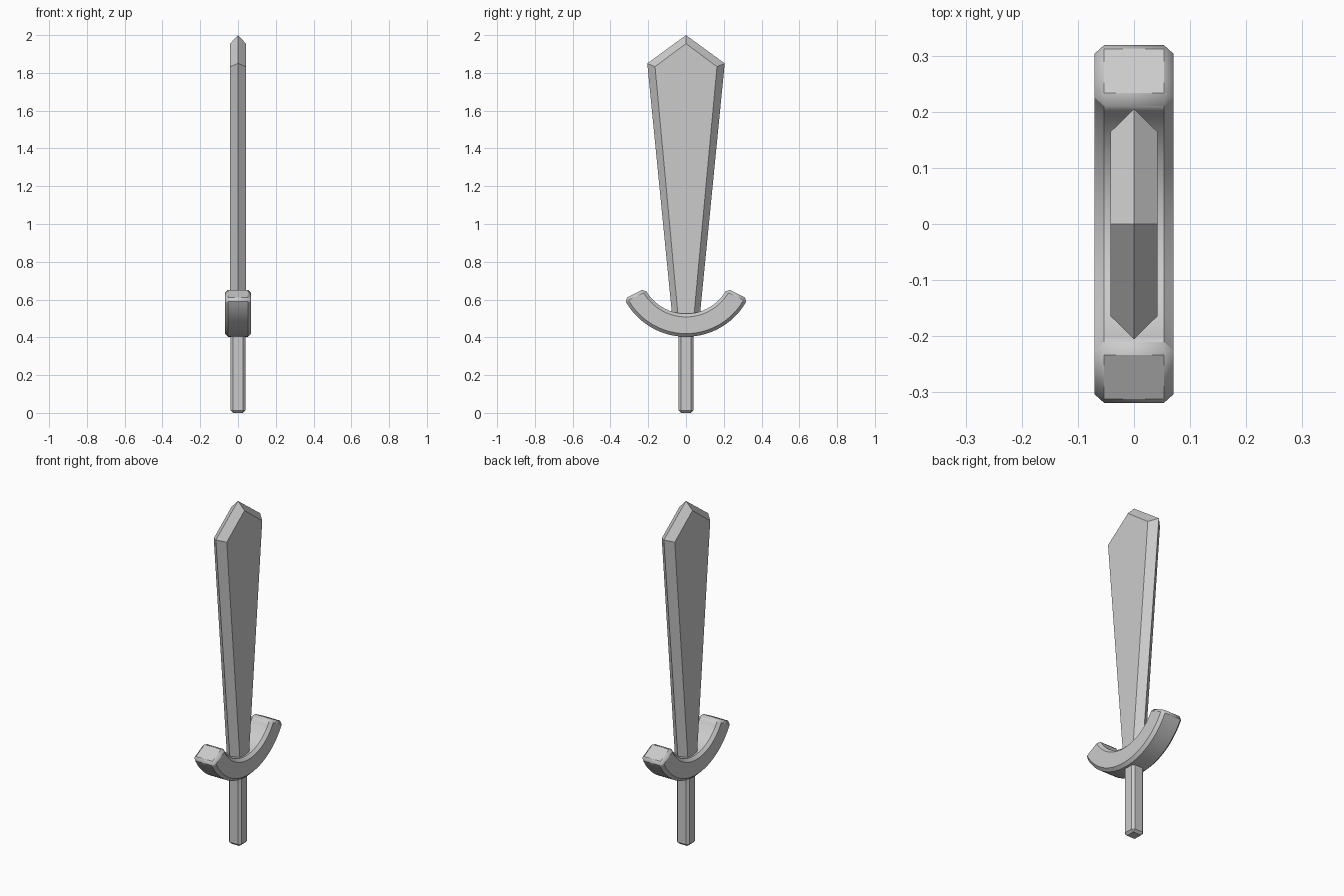
import bpy, math

if "Cube" in bpy.data.objects:
    bpy.data.objects.remove(bpy.data.objects["Cube"])


def make(name, loops, bevel=0.0):
    """Bridge equal-sized loops of points and cap both ends."""
    n = len(loops[0])
    verts = [p for loop in loops for p in loop]
    faces = [list(range(n))[::-1], list(range(len(verts) - n, len(verts)))]
    for k in range(len(loops) - 1):
        for i in range(n):
            j = (i + 1) % n
            faces.append((k * n + i, k * n + j, (k + 1) * n + j, (k + 1) * n + i))
    mesh = bpy.data.meshes.new(name)
    mesh.from_pydata(verts, [], faces)
    ob = bpy.data.objects.new(name, mesh)
    bpy.context.collection.objects.link(ob)
    bpy.context.view_layer.objects.active = ob
    ob.select_set(True)
    bpy.ops.object.mode_set(mode='EDIT')
    bpy.ops.mesh.select_all(action='SELECT')
    bpy.ops.mesh.normals_make_consistent(inside=False)
    bpy.ops.object.mode_set(mode='OBJECT')
    if bevel:
        mod = ob.modifiers.new("Bevel", 'BEVEL')
        mod.width = bevel
        mod.segments = 1
        mod.limit_method = 'ANGLE'
        mod.angle_limit = math.radians(40)
    ob.select_set(False)
    return ob


def outline(x, bottom, shoulder, shoulder_z, tip_z):
    return [(x, -bottom, 0.46), (x, bottom, 0.46), (x, shoulder, shoulder_z),
            (x, 0, tip_z), (x, -shoulder, shoulder_z)]


# Blade: sharp mid outline between two smaller flat faces
make("blade", [outline(-0.042, 0.037, 0.164, 1.833, 1.955),
               outline(0, 0.068, 0.205, 1.85, 2.0),
               outline(0.042, 0.037, 0.164, 1.833, 1.955)])

# Guard: rectangular section swept along an upturned arc
loops = []
SEG = 32
for i in range(SEG + 1):
    a = math.radians(-63 + 126 * i / SEG)
    loops.append([(x, r * math.sin(a), 0.77 - r * math.cos(a))
                  for x, r in ((-0.07, 0.245), (0.07, 0.245), (0.07, 0.367), (-0.07, 0.367))])
guard = make("guard", loops, 0.02)
guard.select_set(True)
bpy.ops.object.shade_smooth_by_angle(angle=math.radians(20))
guard.select_set(False)

# Grip: slim chamfered bar
make("grip", [[(sx * 0.04, sy * 0.039, z) for sx, sy in ((-1, -1), (1, -1), (1, 1), (-1, 1))]
              for z in (0, 0.46)], 0.013)
